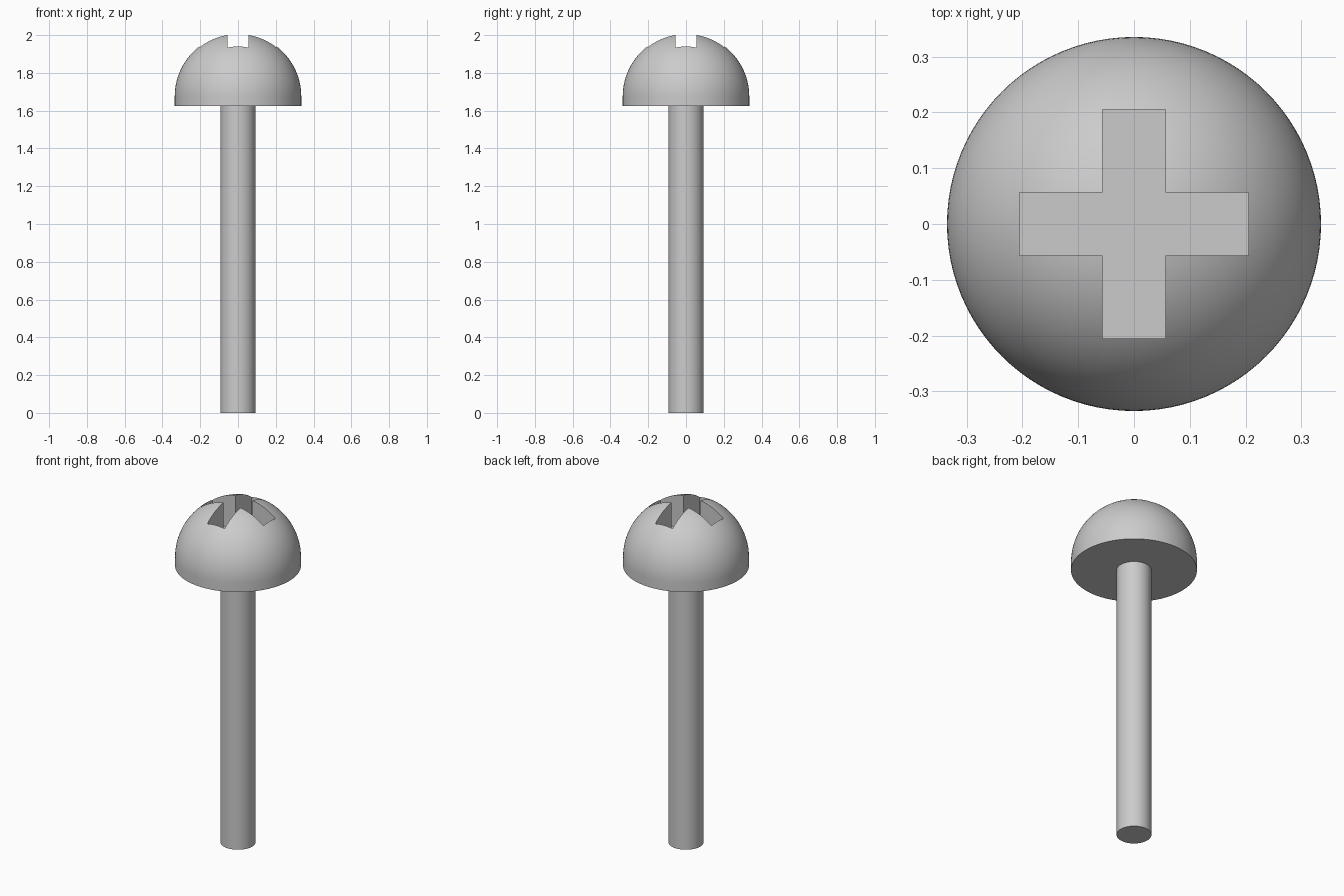
import bpy, bmesh, math
from mathutils import Matrix

cube = bpy.data.objects.get("Cube")
if cube:
    bpy.data.objects.remove(cube)

HEAD_R, SHAFT_R = 0.335, 0.093
HEAD_BASE, DOME_Z = 1.625, 1.675
SLOT_FLOOR, SLOT_LEN, SLOT_W = 1.80, 0.41, 0.112

steel = bpy.data.materials.new("grey steel")
steel.use_nodes = True
colour = (0.6, 0.6, 0.6, 1)
steel.diffuse_color = colour
steel.node_tree.nodes["Principled BSDF"].inputs["Base Color"].default_value = colour


def make_object(name, bm):
    bmesh.ops.recalc_face_normals(bm, faces=bm.faces)
    mesh = bpy.data.meshes.new(name)
    bm.to_mesh(mesh)
    bm.free()
    mesh.materials.append(steel)
    obj = bpy.data.objects.new(name, mesh)
    bpy.context.collection.objects.link(obj)
    return obj


def lathe(name, profile, steps=96):
    """Spin an (r, z) profile around the z axis."""
    bm = bmesh.new()
    verts = [bm.verts.new((r, 0, z)) for r, z in profile]
    edges = [bm.edges.new(pair) for pair in zip(verts, verts[1:])]
    bmesh.ops.spin(bm, geom=verts + edges, cent=(0, 0, 0), axis=(0, 0, 1),
                   angle=math.tau, steps=steps, use_duplicate=False)
    bmesh.ops.remove_doubles(bm, verts=bm.verts, dist=1e-5)
    return make_object(name, bm)


# Domed head with a short straight rim
dome = [(HEAD_R * math.cos(a), DOME_Z + HEAD_R * math.sin(a))
        for a in (math.pi / 2 * i / 32 for i in range(32))]
head = lathe("head", [(0, HEAD_BASE), (HEAD_R, HEAD_BASE)] + dome
             + [(0, DOME_Z + HEAD_R)])

# Plain cylindrical shaft
shaft = lathe("shaft", [(0, 0), (SHAFT_R, 0), (SHAFT_R, HEAD_BASE + 0.02),
                        (0, HEAD_BASE + 0.02)], 64)

# Cross recess, cut by two crossed bars
for name, size in (("slot_cutter_x", (SLOT_LEN, SLOT_W)),
                   ("slot_cutter_y", (SLOT_W, SLOT_LEN))):
    bm = bmesh.new()
    bmesh.ops.create_cube(bm, size=1, matrix=Matrix.Translation((0, 0, SLOT_FLOOR + 0.2))
                          @ Matrix.Diagonal((*size, 0.4, 1)))
    cutter = make_object(name, bm)
    cutter.hide_render = True
    cutter.hide_set(True)
    cut = head.modifiers.new(name, 'BOOLEAN')
    cut.operation = 'DIFFERENCE'
    cut.solver = 'EXACT'
    cut.object = cutter

# Bake the cuts so that the shading can follow the sharp slot edges
bpy.context.view_layer.update()
baked = bpy.data.meshes.new_from_object(
    head.evaluated_get(bpy.context.evaluated_depsgraph_get()))
head.modifiers.clear()
head.data = baked
for cutter in [o for o in bpy.data.objects if o.name.startswith("slot_cutter")]:
    bpy.data.objects.remove(cutter)

# Smooth curved surfaces, keep edges sharp
bpy.ops.object.select_all(action='DESELECT')
for obj in (head, shaft):
    obj.select_set(True)
bpy.context.view_layer.objects.active = head
bpy.ops.object.shade_smooth_by_angle(angle=math.radians(30))
